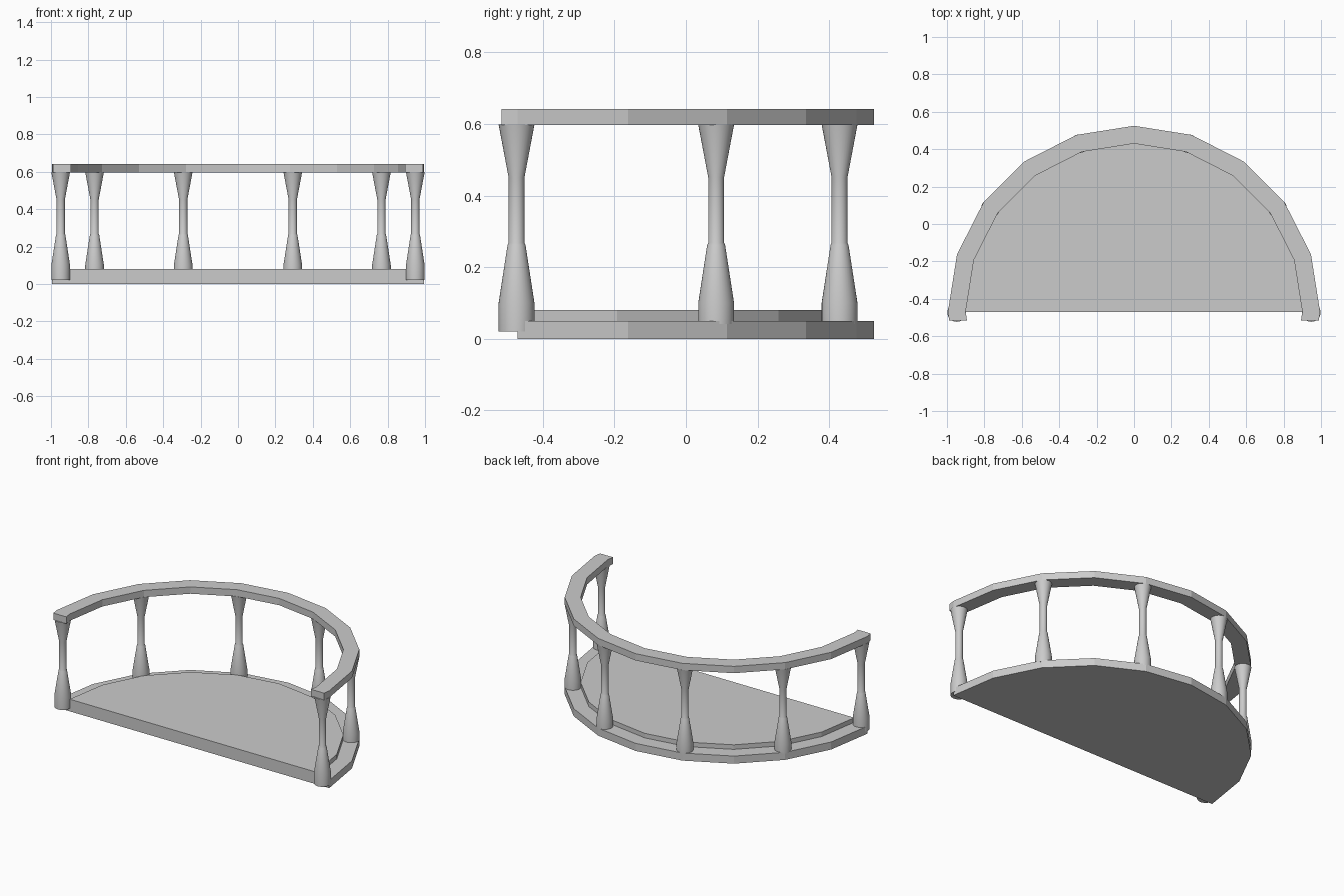
import bpy, bmesh, math

if "Cube" in bpy.data.objects:
    bpy.data.objects.remove(bpy.data.objects["Cube"])

CY = -0.47          # centre of the half circle
SEGS = 10           # facets along the half circle


def arc(r):
    return [(r * math.cos(math.pi * i / SEGS), CY + r * math.sin(math.pi * i / SEGS))
            for i in range(SEGS + 1)]


def prism(name, outline, z0, z1):
    bm = bmesh.new()
    low = [bm.verts.new((x, y, z0)) for x, y in outline]
    top = [bm.verts.new((x, y, z1)) for x, y in outline]
    n = len(outline)
    bm.faces.new(low[::-1])
    bm.faces.new(top)
    for i in range(n):
        j = (i + 1) % n
        bm.faces.new((low[i], low[j], top[j], top[i]))
    bmesh.ops.recalc_face_normals(bm, faces=bm.faces)
    return finish(name, bm)


def finish(name, bm):
    me = bpy.data.meshes.new(name)
    bm.to_mesh(me)
    bm.free()
    ob = bpy.data.objects.new(name, me)
    bpy.context.collection.objects.link(ob)
    return ob


def post(name, x, y, bottom, sides=32):
    profile = [(0.05, bottom), (0.05, 0.10), (0.025, 0.262), (0.022, 0.268),
               (0.022, 0.45), (0.05, 0.598)]
    bm = bmesh.new()
    rings = [[bm.verts.new((x + r * math.cos(2 * math.pi * k / sides),
                            y + r * math.sin(2 * math.pi * k / sides), z))
              for k in range(sides)] for r, z in profile]
    for a, b in zip(rings, rings[1:]):
        for k in range(sides):
            m = (k + 1) % sides
            bm.faces.new((a[k], a[m], b[m], b[k])).smooth = True
    bm.faces.new(rings[0][::-1])
    bm.faces.new(rings[-1])
    # keep the turned edges crisp
    for e in bm.edges:
        if len(e.link_faces) == 2 and abs(e.verts[0].co.z - e.verts[1].co.z) < 1e-6:
            e.smooth = e.calc_face_angle() < math.radians(30)
    return finish(name, bm)


# Half-round floor: wide lower slab with an inset raised step
prism("lower_floor_slab", arc(0.995), 0.0, 0.05)
prism("raised_floor_step", arc(0.90), 0.05, 0.08)

# Handrail, its ends running slightly past the floor's straight edge
END = CY - 0.045
outer = [(0.988, END)] + arc(0.995) + [(-0.988, END)]
inner = [(0.893, END)] + arc(0.90) + [(-0.893, END)]
bm = bmesh.new()
grid = [[bm.verts.new((p[0], p[1], z)) for p in path]
        for path, z in ((outer, 0.597), (outer, 0.642), (inner, 0.642), (inner, 0.597))]
for s in range(4):
    a, b = grid[s], grid[(s + 1) % 4]
    for i in range(len(outer) - 1):
        bm.faces.new((a[i], a[i + 1], b[i + 1], b[i]))
for i in (0, -1):
    bm.faces.new([row[i] for row in grid])
bmesh.ops.recalc_face_normals(bm, faces=bm.faces)
finish("handrail", bm)

# Six turned posts evenly spaced around the arc; the end ones hang lower
for i in range(6):
    ang = math.pi * i / 5
    post(f"post_{i + 1}", 0.948 * math.cos(ang), CY - 0.003 + 0.905 * math.sin(ang) + 0.043 * math.sin(ang),
         0.02 if i in (0, 5) else 0.042)
